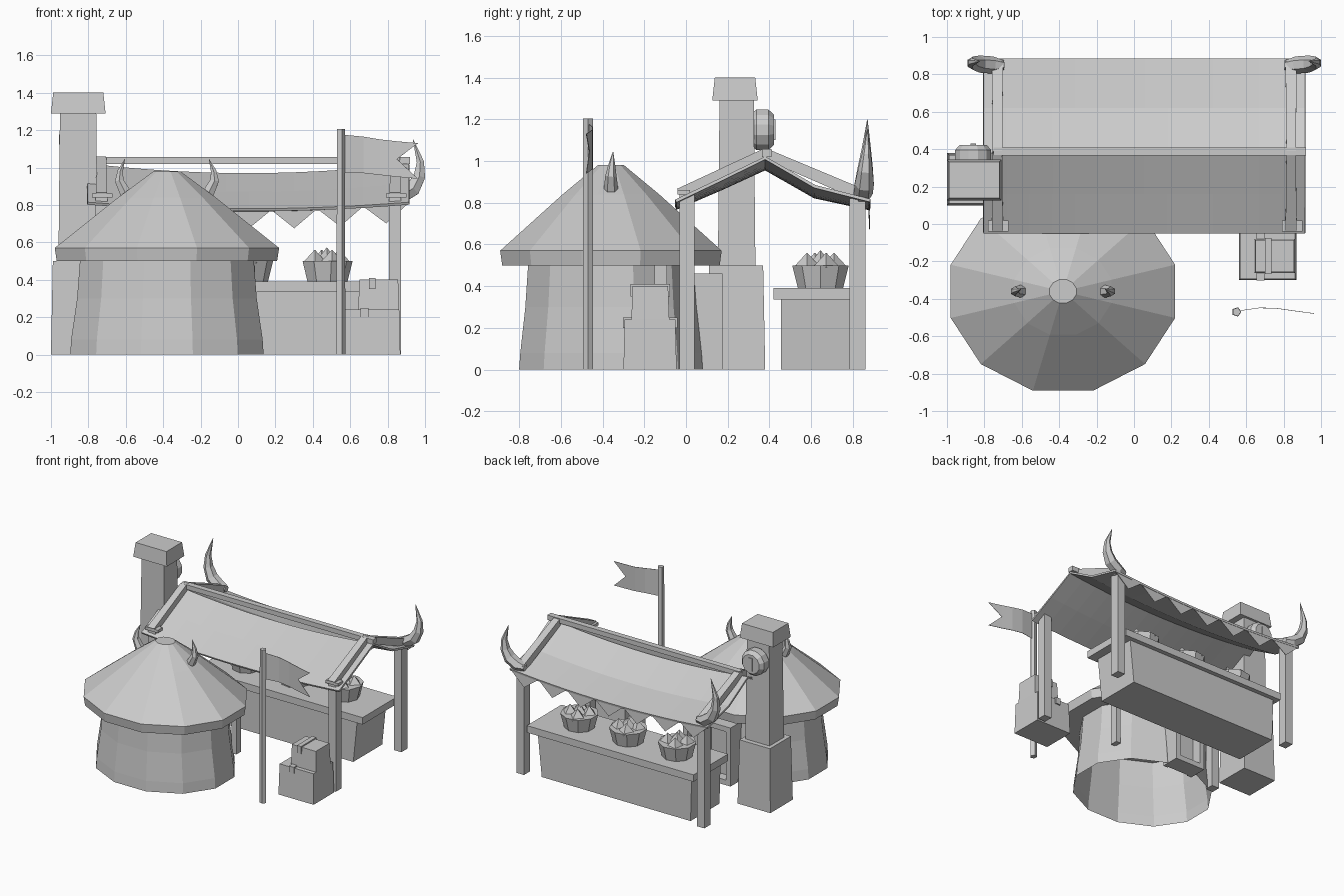
import bpy, bmesh, math
from mathutils import Vector

cube = bpy.data.objects.get("Cube")
if cube:
    bpy.data.objects.remove(cube, do_unlink=True)

grey = bpy.data.materials.new("plain_grey")
grey.use_nodes = True
grey.diffuse_color = (0.6, 0.6, 0.6, 1)
grey.node_tree.nodes["Principled BSDF"].inputs["Base Color"].default_value = (0.6, 0.6, 0.6, 1)


def finish(name, bm, closed=True):
    if closed:
        bmesh.ops.recalc_face_normals(bm, faces=bm.faces[:])
    me = bpy.data.meshes.new(name)
    bm.to_mesh(me)
    bm.free()
    me.materials.append(grey)
    ob = bpy.data.objects.new(name, me)
    bpy.context.collection.objects.link(ob)
    return ob


def loft(name, rings, caps=True):
    """Skin equal-sized rings of points, capping both ends if wanted."""
    bm = bmesh.new()
    rows = [[bm.verts.new(p) for p in ring] for ring in rings]
    n = len(rows[0])
    for a, b in zip(rows, rows[1:]):
        for i in range(n):
            j = (i + 1) % n
            bm.faces.new((a[i], a[j], b[j], b[i]))
    if caps:
        bm.faces.new(rows[0][::-1])
        bm.faces.new(rows[-1])
    return finish(name, bm)


def box(name, x, y, z, taper=0.0):
    """Box from three ranges; taper narrows the top on every side."""
    def ring(h, t):
        return [(x[0] + t, y[0] + t, h), (x[1] - t, y[0] + t, h),
                (x[1] - t, y[1] - t, h), (x[0] + t, y[1] - t, h)]
    return loft(name, [ring(z[0], 0), ring(z[1], taper)])


def turned(name, centre, levels, sides=12, offset=0.5, caps=True):
    """Elliptical faceted solid from (z, x radius, y radius) levels."""
    rings = []
    for z, rx, ry in levels:
        angles = [(i + offset) * math.tau / sides for i in range(sides)]
        rings.append([(centre[0] + rx * math.cos(a), centre[1] + ry * math.sin(a), z)
                      for a in angles])
    return loft(name, rings, caps)


def tube(name, path, radii, sides):
    """Faceted tube along a path, used for beams and horns."""
    pts = [Vector(p) for p in path]
    rings = []
    for i, p in enumerate(pts):
        d = pts[min(i + 1, len(pts) - 1)] - pts[max(i - 1, 0)]
        d.normalize()
        u = d.cross(Vector((0, 1, 0)))
        if u.length < 0.5:
            u = Vector((1, 0, 0))
        u = (u - d * u.dot(d)).normalized()
        v = d.cross(u)
        rings.append([p + radii[i] * (math.cos(a) * u + math.sin(a) * v)
                      for a in [(k + 0.5) * math.tau / sides for k in range(sides)]])
    return loft(name, rings)


# Round hut: flared open wall, conical roof, two roof horns
HUT = (-0.38, -0.36)
turned("hut_wall", HUT, [(0, .535, .456), (.08, .53, .45), (.3, .497, .425), (.52, .48, .41)],
       caps=False)
turned("hut_roof", HUT, [(.5, .61, .54), (.57, .621, .55), (.84, .27, .24), (.98, .074, .065)])
for side, s in (("left", 1), ("right", -1)):
    tube("hut_horn_" + side,
         [(HUT[0] + s * dx, HUT[1] + dy, z) for dx, dy, z in
          ((.19, 0, .82), (.225, 0, .87), (.255, 0, .93), (.25, .004, .98), (.225, .01, 1.045))],
         (.03, .034, .027, .017, .001), 6)

# Hut doorway at the back and a wall plank
box("hut_door", (-.48, -.28), (.04, .1), (0, .42))
for s in (-1, 1):
    box("door_jamb", (HUT[0] + s * .11 - .02, HUT[0] + s * .11 + .02), (.03, .175), (0, .42))
box("door_lintel", (-.51, -.25), (.03, .175), (.42, .46))
box("door_step", (-.47, -.29), (.05, .175), (0, .04))
box("wall_plank", (.05, .09), (-.15, -.09), (.13, .51))

# Chimney with a round shield hung beside the cap
box("chimney_base", (-1, -.715), (.1, .38), (0, .5), .01)
box("chimney_shaft", (-.96, -.75), (.153, .333), (.5, 1.3), .008)
box("chimney_cap", (-1, -.708), (.126, .344), (1.29, 1.4), .012)
shield = turned("round_shield", (0, 0), [(-.05, .09, .09), (-.038, .1, .1), (.02, .1, .1), (.048, .075, .075)])
shield.rotation_euler.x = -math.pi / 2
shield.location = (-.86, .375, 1.15)
box("shield_handle", (-.875, -.845), (.4, .43), (1.1, 1.2))

# Stall frame: four posts, ridge beam, rafters
MID = 0.055
for side, x in (("left", .84), ("right", -.73)):
    box("front_post_" + side, (x - .032, x + .032), (-.03, .04), (0, .86))
    box("back_post_" + side, (x - .032, x + .032), (.785, .86), (0, .82))
    for name, end in (("front", (x, -.03, .84)), ("back", (x, .86, .83))):
        tube(name + "_rafter_" + side, [(x, .38, 1.035), end], (.036, .042), 4)
    box("eave_plate_" + side, (x - .05, x + .06), (-.04, .02), (.84, .862))
box("ridge_beam", (-.75, .92), (.365, .41), (1.02, 1.057))


# Sagging cloth awning
def cloth(x, y, z, sag):
    return (x, y, z - sag * (1 - ((x - MID) / .86) ** 2))


PROFILE = ((-.052, .815, .035), (.16, .916, .045), (.38, 1.022, .052),
           (.62, .885, .05), (.885, .818, .04))
COLS = 14
xs = [MID - .86 + 1.72 * i / COLS for i in range(COLS + 1)]
bm = bmesh.new()
grid = [[bm.verts.new(cloth(x, *p)) for x in xs] for p in PROFILE]
for a, b in zip(grid, grid[1:]):
    for i in range(COLS):
        bm.faces.new((a[i], a[i + 1], b[i + 1], b[i]))
awning = finish("awning_cloth", bm, closed=False)
mod = awning.modifiers.new("thickness", "SOLIDIFY")
mod.thickness = 0.015

# Row of pennants along the back eave
bm = bmesh.new()
for i in range(0, COLS, 2):
    tri = [cloth(xs[i], .878, .812, .04), cloth(xs[i + 2], .878, .812, .04),
           cloth(xs[i + 1], .883, .712, .04)]
    bm.faces.new([bm.verts.new(p) for p in tri])
pennants = finish("pennants", bm, closed=False)
mod = pennants.modifiers.new("thickness", "SOLIDIFY")
mod.thickness = 0.004

# Large horns at the back corners of the stall, one a little shorter
for side, s, tall in (("left", 1, .87), ("right", -1, 1)):
    tube("stall_horn_" + side,
         [(MID + s * dx, .85 + dy, .835 + rise * tall) for dx, dy, rise in
          ((.75, 0, .005), (.81, 0, .01), (.88, .005, .06), (.915, .01, .135),
           (.92, .015, .225), (.88, .02, .365))],
         (.025, .046, .046, .036, .022, .001), 6)

# Counter with three filled baskets
loft("counter_body", [[(x0, y0, z), (x1, y0, z), (x1, y1, z), (x0, y1, z)]
                      for z, x0, x1, y0, y1 in ((0, -.61, .685, .455, .815),
                                                (.34, -.62, .72, .455, .815))])
box("counter_top", (-.66, .79), (.42, .85), (.335, .39))
for k in range(3):
    c = (.475 - .425 * k, .645)
    turned("basket", c, [(.39, .11, .11), (.5, .138, .138)], 9, 0)
    for j in range(5):
        a = j * math.tau / 4 + .4
        r = .07 if j < 4 else 0
        p = (c[0] + r * math.cos(a), c[1] + r * math.sin(a))
        turned("basket_goods", p, [(.49, .065, .065), (.56 if r else .572, .001, .001)], 4, k * .2)

# Strapped crates
box("lower_crate", (.562, .868), (-.3, -.045), (0, .24), .006)
box("upper_crate", (.643, .862), (-.262, -.08), (.24, .4), .006)
box("lower_crate_strap", (.655, .698), (-.303, -.04), (.2, .25))
box("upper_crate_strap", (.7, .735), (-.266, -.076), (.35, .41))

# Flagpole and swallow-tailed flag
turned("flagpole", (.548, -.47), [(0, .026, .026), (1.205, .024, .024)], 5, 0)
bm = bmesh.new()
cols = ((.565, -.465, 1.175, .97), (.67, -.45, 1.165, .97),
        (.76, -.452, 1.15, .96), (.85, -.465, 1.14, .95))
rows = [[bm.verts.new((x, y, z)) for z in (top, (top + low) / 2, low)] for x, y, top, low in cols]
for a, b in zip(rows, rows[1:]):
    for i in (0, 1):
        bm.faces.new((a[i], a[i + 1], b[i + 1], b[i]))
for i, z in ((0, 1.13), (1, .94)):
    tip = bm.verts.new((.962, -.48, z))
    bm.faces.new((rows[-1][i], rows[-1][i + 1], tip))
flag = finish("flag", bm, closed=False)
mod = flag.modifiers.new("thickness", "SOLIDIFY")
mod.thickness = 0.003
